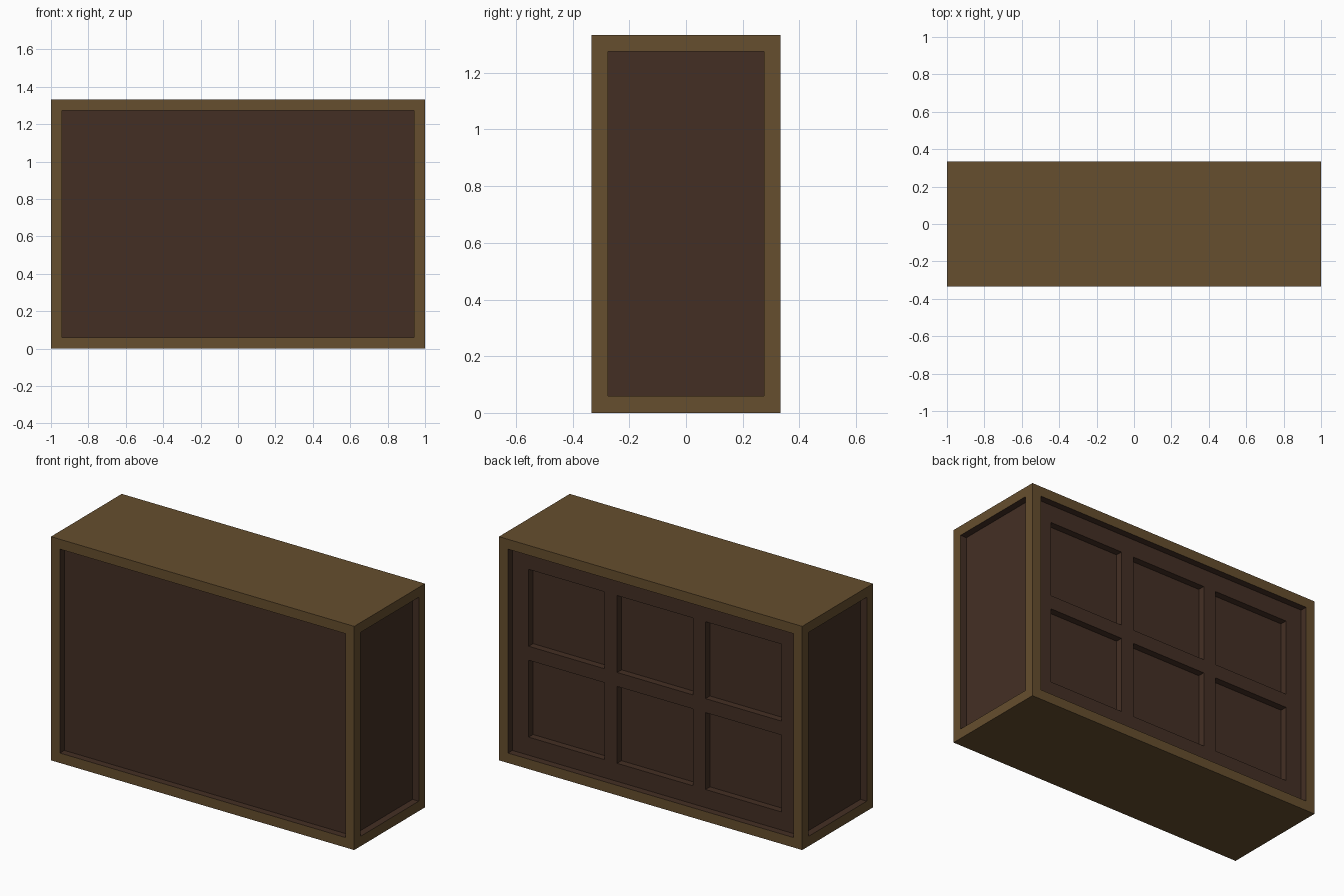
import bpy, bmesh
from mathutils import Vector

if "Cube" in bpy.data.objects:
    bpy.data.objects.remove(bpy.data.objects["Cube"])

W, D, H = 2.0, 2 / 3, 4 / 3
BORDER, DEPTH = 1 / 12, 1 / 24


def srgb(r, g, b):
    def lin(c):
        c /= 255
        return c / 12.92 if c <= 0.04045 else ((c + 0.055) / 1.055) ** 2.4
    return (lin(r), lin(g), lin(b), 1)


def material(name, color):
    m = bpy.data.materials.new(name)
    m.diffuse_color = color
    m.use_nodes = True
    m.node_tree.nodes["Principled BSDF"].inputs["Base Color"].default_value = m.diffuse_color
    return m


def sink(bm, faces):
    """Push faces inward; the floor and walls take the dark colour."""
    caps = bmesh.ops.extrude_discrete_faces(bm, faces=faces)["faces"]
    bm.normal_update()
    for cap in caps:
        step = cap.normal * -DEPTH
        for v in cap.verts:
            v.co += step
            for f in v.link_faces:
                f.material_index = 1
    bm.normal_update()


bm = bmesh.new()
# Solid block
bmesh.ops.create_cube(bm, size=1)
for v in bm.verts:
    v.co = Vector((v.co.x * W, v.co.y * D, (v.co.z + 0.5) * H))
bm.normal_update()

# Framed recessed panel on each of the four sides
sides = [f for f in bm.faces if abs(f.normal.z) < 0.5]
bmesh.ops.inset_individual(bm, faces=sides, thickness=BORDER, depth=0)
bm.normal_update()
sink(bm, sides)

# Cut the back panel into a grid
back_y = D / 2 - DEPTH


def back_faces():
    return [f for f in bm.faces if f.normal.y > 0.9
            and abs(f.calc_center_median().y - back_y) < 1e-3]


columns = [(c - 0.25, c + 0.25) for c in (-7 / 12, 0, 7 / 12)]
rows = [(1 / 6, 0.625), (17 / 24, 7 / 6)]
cuts = [((x, 0, 0), (1, 0, 0)) for c in columns for x in c]
cuts += [((0, 0, z), (0, 0, 1)) for r in rows for z in r]
for co, no in cuts:
    fs = back_faces()
    geom = list({g for f in fs for g in (*f.verts, *f.edges)}) + fs
    bmesh.ops.bisect_plane(bm, geom=geom, plane_co=co, plane_no=no)
    bm.normal_update()

# Sink the six compartments


def inside(f):
    p = f.calc_center_median()
    return (any(a < p.x < b for a, b in columns)
            and any(a < p.z < b for a, b in rows))


sink(bm, [f for f in back_faces() if inside(f)])

mesh = bpy.data.meshes.new("cabinet")
bm.to_mesh(mesh)
bm.free()
mesh.materials.append(material("oak brown", srgb(102, 78, 46)))
mesh.materials.append(material("dark brown", srgb(68, 47, 36)))
obj = bpy.data.objects.new("cabinet", mesh)
bpy.context.collection.objects.link(obj)
